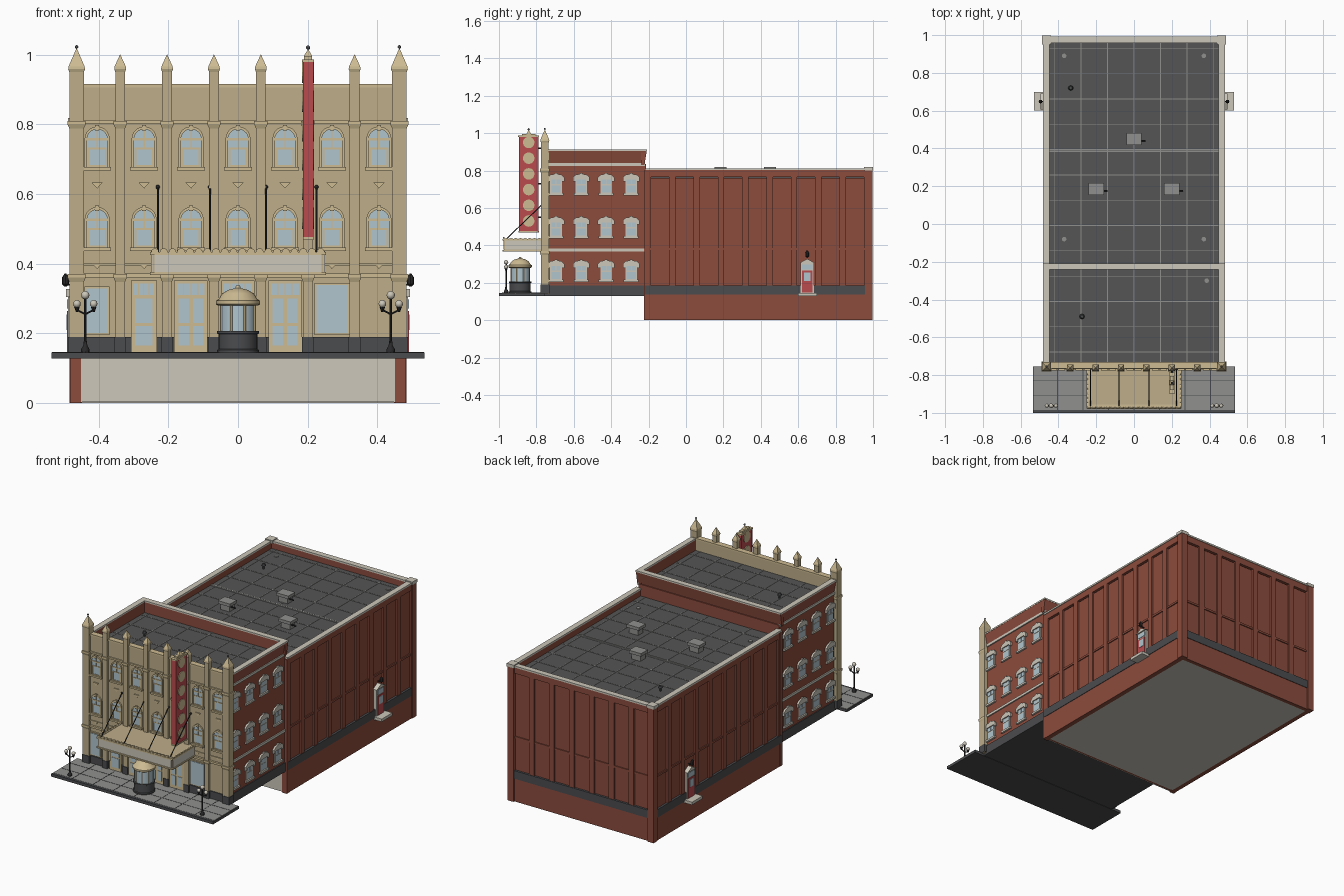
import bpy, bmesh, math
from mathutils import Matrix, Vector

cube = bpy.data.objects.get("Cube")
if cube:
    bpy.data.objects.remove(cube)

# Palette
HEX = {"tan_terracotta": "BDAD8A", "pale_trim": "CDBB92", "red_brick": "8C4C3D",
       "charcoal_base": "4B4C4E", "roof_felt": "555555", "pavement_grey": "90908E",
       "pale_stone": "CCC7BA", "window_glass": "B0C5CE", "sign_red": "BA4B4E",
       "black_metal": "2A2A2C"}
TAN, TRIM, BRICK, BASE, ROOF, PAVE, STONE, GLASS, RED, BLACK = range(len(HEX))


def linear(c):
    return c / 12.92 if c < 0.04045 else ((c + 0.055) / 1.055) ** 2.4


MATS = []
for name, code in HEX.items():
    rgba = [linear(b / 255) for b in bytes.fromhex(code)] + [1]
    m = bpy.data.materials.new(name)
    m.use_nodes = True
    m.diffuse_color = rgba
    m.node_tree.nodes["Principled BSDF"].inputs["Base Color"].default_value = rgba
    MATS.append(m)

# Wall frames: local -y faces outward
EAST = Matrix.Rotation(math.pi / 2, 4, "Z")
WEST = Matrix.Scale(-1, 4, (1, 0, 0)) @ EAST
BACK = Matrix.Rotation(math.pi, 4, "Z")


class Part:
    """Collects solids into one object with a material per solid."""

    def __init__(self, name):
        self.name, self.bm, self.M = name, bmesh.new(), Matrix()

    def face(self, verts, mat):
        self.bm.faces.new(verts).material_index = mat

    def loft(self, rings, mat):
        rings = [[self.bm.verts.new(self.M @ Vector(p)) for p in r] for r in rings]
        for a, b in zip(rings, rings[1:]):
            for i in range(len(a)):
                j = (i + 1) % len(a)
                self.face((a[i], a[j], b[j], b[i]), mat)
        self.face(rings[0][::-1], mat)
        self.face(rings[-1], mat)

    def prism(self, pts, y0, y1, mat):
        self.loft([[(x, y, z) for x, z in pts] for y in (y0, y1)], mat)

    def box(self, x0, x1, y0, y1, z0, z1, mat):
        self.prism([(x0, z0), (x1, z0), (x1, z1), (x0, z1)], y0, y1, mat)

    def spin(self, profile, cx, cy, mat, n=16):
        k = math.sqrt(2) if n == 4 else 1
        ang = [math.pi / 4 + math.tau * i / n for i in range(n)]
        self.loft([[(cx + r * k * math.cos(a), cy + r * k * math.sin(a), z) for a in ang]
                   for r, z in profile], mat)

    def ball(self, x, y, z, r, mat):
        arc = [math.pi * i / 6 for i in range(7)]
        self.spin([(r * math.sin(a) + 1e-4, z - r * math.cos(a)) for a in arc], x, y, mat, 10)

    def rod(self, a, b, r, mat):
        a, b = Vector(a), Vector(b)
        q = (b - a).to_track_quat("Z", "Y")
        ring = [q @ Vector((r * math.cos(t), r * math.sin(t), 0))
                for t in (math.tau * i / 6 for i in range(6))]
        self.loft([[p + v for v in ring] for p in (a, b)], mat)

    def done(self, smooth=False):
        bmesh.ops.recalc_face_normals(self.bm, faces=self.bm.faces)
        me = bpy.data.meshes.new(self.name)
        for m in MATS:
            me.materials.append(m)
        self.bm.to_mesh(me)
        ob = bpy.data.objects.new(self.name, me)
        bpy.context.collection.objects.link(ob)
        if smooth:
            bpy.ops.object.select_all(action="DESELECT")
            ob.select_set(True)
            bpy.context.view_layer.objects.active = ob
            bpy.ops.object.shade_smooth_by_angle(angle=math.radians(40))


def arch(cx, hw, z0, spring, rise):
    top = [(cx - hw * math.cos(math.pi * i / 10), spring + rise * math.sin(math.pi * i / 10))
           for i in range(11)]
    return [(cx - hw, z0)] + top + [(cx + hw, z0)]


# Auditorium hall: core, foundation, panelled walls, parapet
p = Part("rear_hall")
p.box(-.468, .468, -.215, .978, .003, .76, BRICK)
p.box(-.45, .45, -.2, .965, 0, .004, STONE)
p.box(-.45, .45, -.223, -.214, .004, .13, STONE)
for M, a, b, d, bays in ((EAST, -.22, .985, .478, 9), (WEST, -.22, .985, .478, 9),
                         (BACK, -.478, .478, .988, 7)):
    p.M = M
    p.box(a, b, -d, -d + .03, 0, .137, BRICK)
    p.box(a, b, -d - .003, -d + .012, .137, .185, BASE)
    p.box(a, b, -d, -d + .028, .765, .803, BRICK)
    p.box(a, b, -d - .004, -d + .03, .802, .812, STONE)
    p.box(a, b, -d + .004, -d + .015, .375, .387, BRICK)
    for i in range(bays + 1):
        c = a + .017 + (b - a - .034) * i / bays
        p.box(c - .017, c + .017, -d, -d + .015, .18, .77, BRICK)
p.M = Matrix()
for s in (-1, 1):
    p.spin([(.02, 0), (.02, .8)], s * .463, .977, BRICK, 4)
    p.spin([(.024, .8), (.024, .818)], s * .463, .975, STONE, 4)
    p.box(s * .45, s * .48, -.225, -.2, 0, .8, BRICK)
p.done()

# Front block: body, slab beneath, flared cornice
p = Part("front_block")
p.box(-.465, .465, -.74, -.215, .14, .835, BRICK)
p.box(-.47, .47, -.77, -.215, .13, .142, BASE)
for s in (-1, 1):
    p.box(s * .46, s * .47, -.74, -.215, .14, .185, BASE)
    p.box(s * .46, s * .472, -.74, -.218, .368, .383, STONE)
    p.box(s * .46, s * .472, -.74, -.218, .825, .84, STONE)
    p.prism([(s * .45, .83), (s * .465, .83), (s * .48, .905), (s * .45, .905)], -.74, -.22, BRICK)
    p.box(s * .448, s * .481, -.74, -.212, .904, .913, STONE)
p.M = EAST
p.prism([(-.24, .83), (-.222, .83), (-.21, .905), (-.24, .905)], -.478, .478, BRICK)
p.box(-.242, -.209, -.48, .48, .904, .913, STONE)
p.done()

# Roof decks with seams, boxes and vents
p = Part("roof_decks")
for y0, y1, z in ((-.22, .96, .76), (-.735, -.24, .835)):
    p.box(-.45, .45, y0, y1, z, z + .006, ROOF)
    for i in range(-3, 4):
        p.box(i * .14 - .002, i * .14 + .002, y0, y1, z + .006, z + .008, PAVE)
    y = .93
    while y > y0:
        if y < y1:
            p.box(-.448, .448, y - .002, y + .002, z + .006, z + .008, PAVE)
        y -= .134
p.box(-.448, .448, .38, .39, .766, .77, PAVE)
for x, y in ((0, .45), (-.2, .185), (.2, .185)):
    p.box(x - .03, x + .03, y - .024, y + .024, .766, .8, PAVE)
    p.box(x - .04, x + .04, y - .032, y + .032, .8, .818, PAVE)
    p.rod((x + .03, y - .008, .79), (x + .06, y - .008, .79), .004, BLACK)
for x, y, z in ((-.335, .72, .766), (-.275, -.49, .841)):
    p.spin([(.006, z), (.006, z + .02), (.014, z + .02), (.008, z + .032)], x, y, BASE, 8)
for x, y, z in ((.37, .89, .766), (-.37, .89, .766), (.37, -.08, .766), (-.37, -.08, .766), (.385, -.3, .841)):
    p.spin([(.012, z), (.012, z + .004)], x, y, PAVE, 12)
p.done()

# Side windows with stone hoods
p = Part("side_windows")
for p.M in (EAST, WEST):
    for z in (.205, .437, .667):
        for y in (-.695, -.56, -.427, -.293):
            p.box(y - .04, y + .04, -.476, -.46, z, z + .012, STONE)
            p.box(y - .031, y + .031, -.468, -.46, z + .012, z + .1, STONE)
            for x0, x1, z0, z1 in ((-.025, -.002, .06, .09), (.002, .025, .06, .09), (-.025, .025, .016, .053)):
                p.box(y + x0, y + x1, -.47, -.46, z + z0, z + z1, GLASS)
            hood = [(-.045, .075), (-.045, .095), (-.03, .11), (-.008, .114), (-.006, .12)]
            low = [(-.03, .085), (-.031, .075)]
            pts = hood + [(-x, h) for x, h in hood[::-1]] + [(-x, h) for x, h in low[::-1]] + low
            p.prism([(y + x, z + h) for x, h in pts], -.476, -.46, STONE)
p.done()

# Stage doors with landings and lamps on both sides
p = Part("side_doors")
for p.M in (EAST, WEST):
    c = .648
    p.box(.6, .7, -.53, -.47, .128, .145, STONE)
    p.box(c - .036, c + .036, -.487, -.466, .145, .305, STONE)
    p.box(c - .028, c + .028, -.49, -.48, .147, .265, RED)
    p.box(c - .017, c + .017, -.492, -.48, .21, .255, GLASS)
    p.box(c - .028, c + .028, -.49, -.48, .272, .298, GLASS)
    p.prism([(c - .042, .305), (c + .042, .305), (c, .328)], -.494, -.466, STONE)
    p.rod((c, -.47, .34), (c, -.495, .34), .003, BLACK)
    p.spin([(.004, .335), (.01, .342), (.01, .36), (.002, .372)], c, -.495, BLACK, 8)
p.done()

# Facade wall, piers, finials and ledges
p = Part("facade")
p.box(-.478, .478, -.76, -.732, .14, .912, TAN)
p.box(-.475, .475, -.764, -.73, .906, .915, TRIM)
for z, h, d in ((.36, .012, .772), (.802, .01, .768), (.395, .006, .765)):
    p.box(-.46, .46, -d, -.75, z, z + h, TRIM)
p.box(-.475, .475, -.766, -.75, .142, .19, BASE)
for i in range(8):
    x = -.47 + .1343 * i
    end = i in (0, 7)
    x = (-.463 if i == 0 else .463) if end else -.338 + .1345 * (i - 1)
    w, cy = (.021, -.755) if end else (.014, -.761)
    p.spin([(w, .14), (w, .95)], x, cy, TAN, 4)
    p.spin([(w + .003, .142), (w + .003, .19)], x, cy, BASE, 4)
    for z in (.36, .8):
        p.spin([(w, z - .012), (w + .005, z), (w + .005, z + .01)], x, cy, TRIM, 4)
    tip = 1.018 if end else 1.0
    p.spin([(w, .95), (w + .003, .958), (w + .002, .966), (.0005, tip)], x, cy, TRIM, 4)
    if end:
        p.ball(x, cy, tip + .004, .005, BASE)
p.done()

# Arched facade windows
p = Part("facade_windows")
for x in [-.404 + .1347 * i for i in range(7)]:
    for z in (.447, .678):
        p.prism(arch(x, .03, z, z + .08, .03), -.762, -.755, GLASS)
        p.prism(arch(x, .036, z, z + .08, .036) + arch(x, .029, z, z + .08, .028)[::-1], -.768, -.755, TRIM)
        for x0, x1, z0, z1 in ((-.03, .03, .076, .083), (-.027, .027, .05, .055),
                               (-.002, .002, .055, .106), (-.027, -.022, 0, .055),
                               (.022, .027, 0, .055), (-.027, .027, 0, .005)):
            p.box(x + x0, x + x1, -.765, -.755, z + z0, z + z1, TRIM)
        p.box(x - .006, x + .006, -.772, -.755, z + .104, z + .12, TRIM)
        p.box(x - .04, x + .04, -.775, -.755, z - .01, z, TRIM)
        p.prism([(x - .016, z - .045), (x + .016, z - .045), (x, z - .062)], -.766, -.755, TRIM)
p.done()

# Street level doors and show windows
p = Part("street_doors")
for x, w, leaves in ((-.27, .037, 1), (-.135, .048, 2), (0, .048, 2), (.135, .048, 2)):
    p.box(x - w, x + w, -.771, -.755, .145, .352, TRIM)
    for i in range(4):
        a = x - w + .007 + (2 * w - .014) * i / 4
        p.box(a + .001, a + w / 2 - .005, -.773, -.76, .31, .344, GLASS)
    for i in range(leaves):
        lw = (2 * w - .012) / leaves
        a = x - w + .006 + lw * i
        for z0, z1 in ((.165, .222), (.23, .3)):
            p.box(a + .006, a + lw - .006, -.773, -.76, z0, z1, GLASS)
for x, w, z1 in ((.27, .05, .345), (-.404, .036, .335)):
    p.box(x - w, x + w, -.768, -.755, .195, z1, TRIM)
    p.box(x - w + .005, x + w - .005, -.771, -.76, .202, z1 - .006, GLASS)
p.done()

# Marquee canopy with scalloped crest and tie rods
p = Part("marquee")
p.box(-.245, .245, -.972, -.76, .37, .432, TAN)
p.box(-.24, .24, -.976, -.96, .377, .425, STONE)
p.box(-.25, .25, -.98, -.955, .425, .434, TRIM)
p.box(-.25, .25, -.98, -.955, .368, .376, TRIM)
for s in (-1, 1):
    p.box(s * .24, s * .249, -.968, -.765, .377, .425, STONE)
    p.box(s * .235, s * .252, -.978, -.762, .425, .434, TRIM)
    p.box(s * .235, s * .252, -.978, -.762, .368, .376, TRIM)
for i in range(20):
    p.prism(arch(-.238 + .025 * i, .0105, .432, .436, .008), -.978, -.97, TRIM)
for p.M in (EAST, WEST):
    for i in range(8):
        p.prism(arch(-.96 + .025 * i, .0105, .432, .434, .004), -.25, -.243, TRIM)
p.M = Matrix()
for x in (-.23, -.08, .08, .225):
    p.rod((x, -.965, .43), (x, -.765, .622), .003, BLACK)
    p.ball(x, -.768, .62, .006, BLACK)
p.done()

# Vertical blade sign
p = Part("blade_sign")
p.box(.188, .214, -.892, -.79, .475, .98, RED)
for y in (-.894, -.793):
    p.box(.186, .216, y, y + .005, .472, .982, RED)
p.box(.184, .218, -.897, -.785, .978, .986, TRIM)
p.box(.19, .212, -.878, -.804, .986, .996, TRIM)
p.spin([(.012, .996), (.001, 1.014)], .201, -.841, TRIM, 4)
p.ball(.201, -.841, 1.02, .006, BASE)
p.box(.186, .216, -.895, -.787, .468, .476, TRIM)
for z in (.55, .73, .92):
    p.rod((.201, -.795, z), (.201, -.76, z), .005, BLACK)
p.M = EAST
for i in range(6):
    z = .53 + .084 * i
    disc = [(-.841 + .031 * math.cos(math.tau * k / 16), z + .031 * math.sin(math.tau * k / 16)) for k in range(16)]
    p.prism(disc, -.218, -.184, TRIM)
p.done()

# Ticket booth
p = Part("ticket_booth")
p.spin([(.06, .145), (.06, .152), (.056, .155), (.056, .198), (.06, .2), (.06, .207)], 0, -.887, BASE, 24)
p.spin([(.052, .207), (.052, .285)], 0, -.887, GLASS, 24)
for i in range(8):
    a = math.tau * (i + .5) / 8
    x, y = .052 * math.cos(a), -.887 + .052 * math.sin(a)
    p.rod((x, y, .205), (x, y, .286), .004, TRIM)
p.spin([(.058, .28), (.063, .284), (.063, .294), (.056, .298), (.046, .314), (.028, .325),
        (.008, .33), (.005, .338)], 0, -.887, TRIM, 24)
p.done(True)

# Sidewalk with joints and curb
p = Part("sidewalk")
p.box(-.535, .535, -.995, -.755, .128, .143, BASE)
p.box(-.533, .533, -.985, -.757, .14, .146, PAVE)
for i in range(-3, 4):
    p.box(i * .135 - .0015, i * .135 + .0015, -.985, -.757, .145, .147, BASE)
for y in (-.83, -.91):
    p.box(-.533, .533, y - .0015, y + .0015, .145, .147, BASE)
p.box(-.535, .535, -1, -.985, .128, .145, BASE)
p.done()

# Street lamps with four globes
p = Part("street_lamps")
for x in (-.438, .438):
    y = -.962
    p.spin([(.012, .145), (.012, .155), (.006, .165), (.004, .18), (.004, .3)], x, y, BLACK, 8)
    p.ball(x, y, .31, .012, STONE)
    for s in (-1, 1):
        p.rod((x, y, .255), (x + s * .024, y, .268), .003, BLACK)
        p.spin([(.003, .262), (.008, .276)], x + s * .024, y, BLACK, 8)
        p.ball(x + s * .024, y, .285, .011, STONE)
p.done(True)
